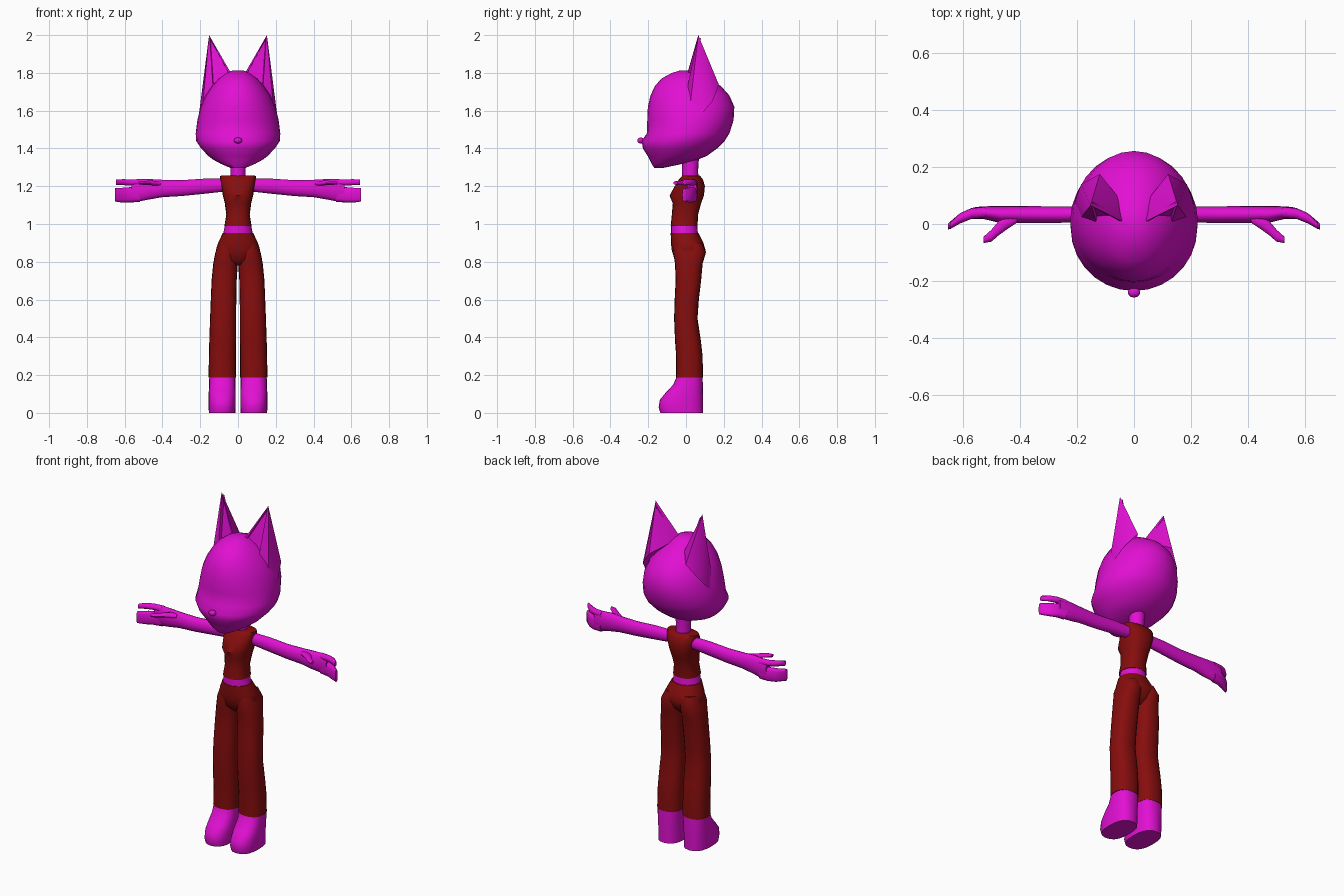
import bpy, bmesh, math
from mathutils import Vector


def material(name, rgb):
    m = bpy.data.materials.new(name)
    m.diffuse_color = (*rgb, 1.0)
    return m


SKIN = material("magenta", (0.76, 0.005, 0.65))
CLOTH = material("dark red", (0.24, 0.004, 0.004))


def finish(bm, name, mat, mirror=False, angle=50):
    mesh = bpy.data.meshes.new(name)
    bm.to_mesh(mesh)
    bm.free()
    ob = bpy.data.objects.new(name, mesh)
    bpy.context.collection.objects.link(ob)
    mesh.materials.append(mat)
    if mirror:
        ob.modifiers.new("Mirror", 'MIRROR').use_mirror_merge = False
    bpy.ops.object.select_all(action='DESELECT')
    ob.select_set(True)
    bpy.context.view_layer.objects.active = ob
    bpy.ops.object.shade_smooth_by_angle(angle=math.radians(angle))
    return ob


def loft(name, rings, mat, axis='z', n=20, power=1.0, mirror=False):
    """Skin rounded rings; each ring is (position, a0, a1, b0, b1).
    axis z: a = x range, b = y range.  axis x: a = y range, b = z range."""
    bm = bmesh.new()
    loops = []
    for p, a0, a1, b0, b1 in rings:
        loop = []
        for i in range(n):
            t = 2 * math.pi * i / n
            c, s = math.cos(t), math.sin(t)
            a = (a0 + a1) / 2 + (a1 - a0) / 2 * math.copysign(abs(c) ** power, c)
            b = (b0 + b1) / 2 + (b1 - b0) / 2 * math.copysign(abs(s) ** power, s)
            loop.append(bm.verts.new((a, b, p) if axis == 'z' else (p, a, b)))
        loops.append(loop)
    for lo, hi in zip(loops, loops[1:]):
        for i in range(n):
            j = (i + 1) % n
            bm.faces.new((lo[i], lo[j], hi[j], hi[i]))
    bm.faces.new(loops[0])
    bm.faces.new(loops[-1])
    bmesh.ops.recalc_face_normals(bm, faces=bm.faces)
    return finish(bm, name, mat, mirror)


def centred(rows):
    """(z, front, back, half width) -> ring"""
    return [(z, -w, w, f, b) for z, f, b, w in rows]


# Head with a short muzzle and cheeks
loft("head", centred([
    (1.297, -0.168, -0.12, 0.04), (1.318, -0.182, -0.02, 0.09),
    (1.34, -0.192, 0.06, 0.13), (1.36, -0.203, 0.11, 0.157),
    (1.40, -0.228, 0.165, 0.195), (1.44, -0.235, 0.205, 0.222),
    (1.48, -0.207, 0.23, 0.224), (1.55, -0.205, 0.252, 0.215),
    (1.62, -0.202, 0.256, 0.198), (1.68, -0.188, 0.23, 0.172),
    (1.73, -0.165, 0.185, 0.138), (1.77, -0.13, 0.125, 0.102),
    (1.80, -0.075, 0.06, 0.06), (1.813, -0.03, 0.03, 0.028)]), SKIN, n=28)

# Nose
bm = bmesh.new()
bmesh.ops.create_uvsphere(bm, u_segments=12, v_segments=8, radius=0.02)
bmesh.ops.scale(bm, vec=(1.1, 0.9, 0.8), verts=bm.verts)
bmesh.ops.translate(bm, vec=(0, -0.24, 1.442), verts=bm.verts)
finish(bm, "nose", SKIN)

# Pointed ears with a recessed inner panel
bm = bmesh.new()
tip = bm.verts.new((0.153, 0.065, 2.0))
base = [bm.verts.new(v) for v in (
    (0.032, 0.005, 1.79), (0.135, 0.0, 1.685), (0.188, 0.02, 1.61),
    (0.207, 0.08, 1.58), (0.185, 0.14, 1.65), (0.12, 0.175, 1.735),
    (0.06, 0.10, 1.775))]
for i, v in enumerate(base):
    bm.faces.new((v, base[(i + 1) % len(base)], tip))
bm.faces.new(base)
bmesh.ops.recalc_face_normals(bm, faces=bm.faces)
bm.faces.ensure_lookup_table()
panel = bm.faces[0]
bmesh.ops.inset_individual(bm, faces=[panel], thickness=0.013)
bmesh.ops.inset_individual(bm, faces=[panel], thickness=0.002, depth=-0.018)
finish(bm, "ear", SKIN, mirror=True, angle=40)

# Neck, top, bare waist
loft("neck", centred([(1.22, -0.02, 0.068, 0.042), (1.28, -0.02, 0.064, 0.04),
                      (1.37, -0.02, 0.07, 0.045)]), SKIN, n=16)
loft("top", centred([
    (0.99, -0.081, 0.061, 0.072), (1.05, -0.075, 0.064, 0.062),
    (1.11, -0.07, 0.08, 0.07), (1.15, -0.087, 0.095, 0.08),
    (1.20, -0.06, 0.10, 0.088), (1.235, -0.038, 0.09, 0.094),
    (1.255, -0.02, 0.075, 0.094), (1.258, -0.015, 0.065, 0.06)]),
    CLOTH, power=0.85)
loft("waist", centred([(0.94, -0.079, 0.064, 0.08), (1.0, -0.079, 0.059, 0.068)]), SKIN)

# Trousers: hips and two legs
loft("hips", centred([
    (0.78, -0.03, 0.05, 0.03), (0.81, -0.06, 0.08, 0.09),
    (0.86, -0.075, 0.104, 0.118), (0.90, -0.08, 0.092, 0.105),
    (0.952, -0.081, 0.066, 0.081)]), CLOTH, power=0.9)
loft("trouser_leg", [
    (0.188, 0.011, 0.156, -0.052, 0.09), (0.30, 0.011, 0.154, -0.052, 0.088),
    (0.38, 0.01, 0.152, -0.058, 0.079), (0.50, 0.01, 0.148, -0.063, 0.061),
    (0.60, 0.009, 0.144, -0.06, 0.068), (0.70, 0.007, 0.14, -0.055, 0.08),
    (0.79, 0.001, 0.131, -0.058, 0.088), (0.85, 0.001, 0.12, -0.068, 0.106),
    (0.90, 0.005, 0.10, -0.06, 0.085)], CLOTH, power=0.85, mirror=True)

# Boots
loft("boot", [
    (0.0, 0.014, 0.154, -0.136, 0.09), (0.03, 0.012, 0.156, -0.145, 0.09),
    (0.07, 0.012, 0.156, -0.138, 0.09), (0.11, 0.012, 0.155, -0.105, 0.09),
    (0.15, 0.013, 0.153, -0.067, 0.089), (0.19, 0.013, 0.152, -0.05, 0.088)],
    SKIN, power=0.8, mirror=True)

# Arms running into the palms
loft("arm", [
    (0.07, 0.005, 0.062, 1.172, 1.24), (0.18, 0.005, 0.062, 1.16, 1.24),
    (0.30, 0.004, 0.062, 1.148, 1.232), (0.40, 0.004, 0.063, 1.142, 1.234),
    (0.47, 0.004, 0.063, 1.13, 1.238), (0.53, 0.018, 0.062, 1.118, 1.238),
    (0.565, 0.018, 0.058, 1.118, 1.232)], SKIN, axis='x', n=16, mirror=True)

# Curved fingers: an upper one and a lower group
loft("upper_finger", [
    (0.52, 0.022, 0.06, 1.2, 1.237), (0.57, 0.018, 0.055, 1.202, 1.237),
    (0.61, 0.002, 0.038, 1.205, 1.238), (0.645, -0.018, 0.004, 1.207, 1.236)],
    SKIN, axis='x', n=10, mirror=True)
loft("lower_fingers", [
    (0.52, 0.02, 0.062, 1.117, 1.2), (0.57, 0.018, 0.056, 1.114, 1.195),
    (0.61, 0.002, 0.038, 1.113, 1.192), (0.652, -0.02, 0.002, 1.119, 1.19)],
    SKIN, axis='x', n=12, power=0.7, mirror=True)

# Thumbs pointing forward and out
loft("thumb", [
    (0.41, 0.005, 0.04, 1.2, 1.226), (0.45, -0.022, 0.03, 1.204, 1.23),
    (0.475, -0.04, 0.01, 1.206, 1.23), (0.50, -0.062, -0.02, 1.207, 1.228),
    (0.528, -0.067, -0.045, 1.208, 1.226)],
    SKIN, axis='x', n=10, mirror=True)
